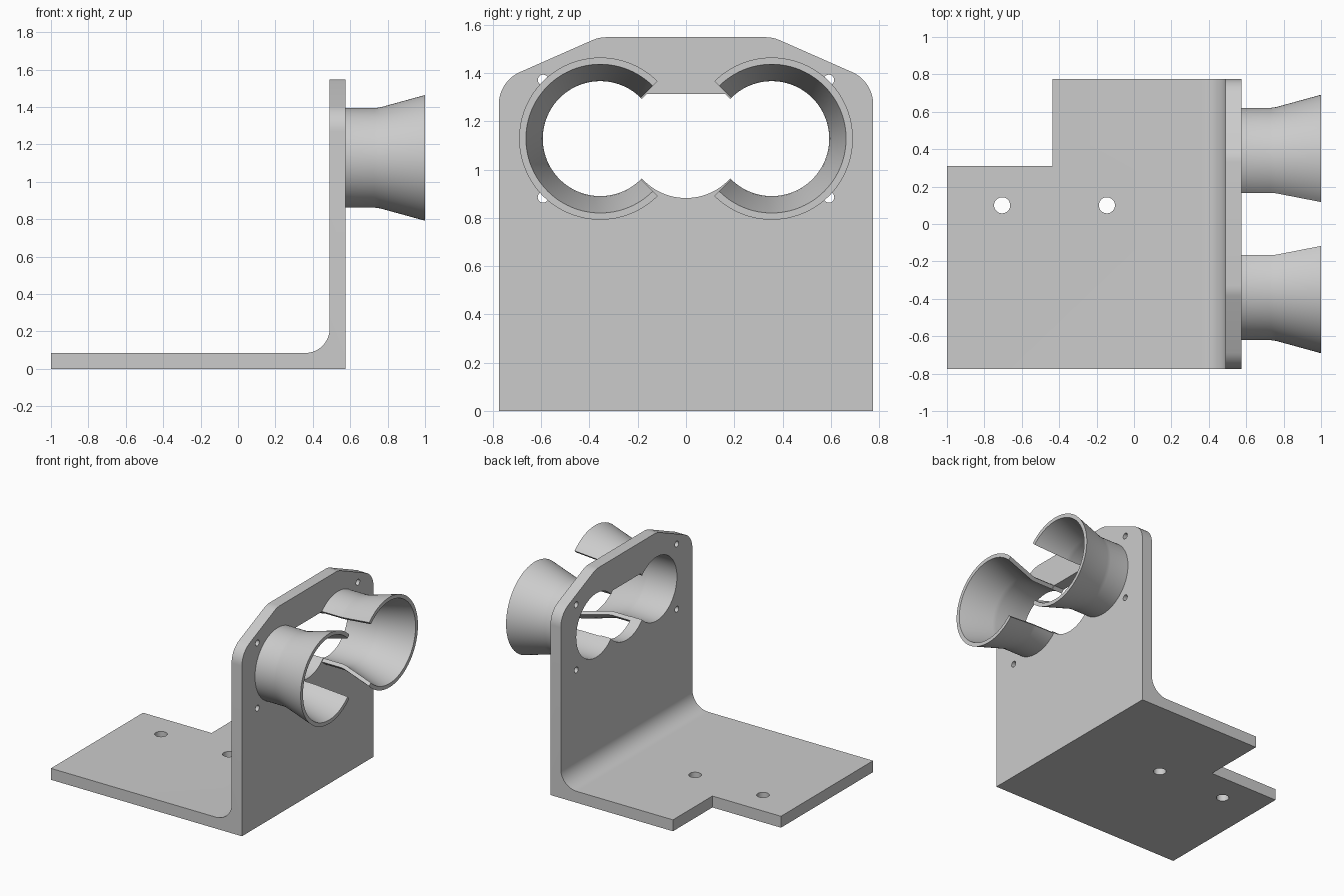
import bpy, bmesh
from math import sin, cos, radians, tan
from mathutils import Vector

if "Cube" in bpy.data.objects:
    bpy.data.objects.remove(bpy.data.objects["Cube"])

grey = bpy.data.materials.new("light grey")
grey.use_nodes = True
grey.diffuse_color = (0.6, 0.6, 0.6, 1)
grey.node_tree.nodes["Principled BSDF"].inputs["Base Color"].default_value = grey.diffuse_color

CUP_Y, CUP_Z, BORE = 0.355, 1.128, 0.238
PLATE_IN, PLATE_OUT, THICK, HALF, TOP = 0.49, 0.575, 0.085, 0.775, 1.548


def make_object(name, bm):
    bmesh.ops.recalc_face_normals(bm, faces=bm.faces)
    mesh = bpy.data.meshes.new(name)
    bm.to_mesh(mesh)
    bm.free()
    mesh.materials.append(grey)
    obj = bpy.data.objects.new(name, mesh)
    bpy.context.collection.objects.link(obj)
    return obj


def prism(name, outline, axis, lo, hi):
    """Extrude a flat outline along an axis."""
    place = {"X": lambda a, b, d: (d, a, b),
             "Y": lambda a, b, d: (a, d, b),
             "Z": lambda a, b, d: (a, b, d)}[axis]
    bm = bmesh.new()
    face = bm.faces.new([bm.verts.new(place(a, b, lo)) for a, b in outline])
    out = bmesh.ops.extrude_face_region(bm, geom=[face])
    moved = [v for v in out["geom"] if isinstance(v, bmesh.types.BMVert)]
    bmesh.ops.translate(bm, verts=moved, vec=place(0, 0, hi - lo))
    return make_object(name, bm)


def arc(ca, cb, r, start, end, n):
    angles = [radians(start + (end - start) * i / n) for i in range(n + 1)]
    return [(ca + r * cos(t), cb + r * sin(t)) for t in angles]


def circle(ca, cb, r, n):
    return arc(ca, cb, r, 0, 360, n)[:-1]


def rounded(prev, corner, nxt, r, n=8):
    """Points of a fillet at a corner, running from prev to nxt."""
    p = Vector(corner)
    u, v = (Vector(prev) - p).normalized(), (Vector(nxt) - p).normalized()
    half = u.angle(v) / 2
    centre = p + (u + v).normalized() * r / sin(half)
    first = p + u * r / tan(half) - centre
    last = p + v * r / tan(half) - centre
    return [tuple(centre + first.lerp(last, i / n).normalized() * r) for i in range(n + 1)]


def cut(target, cutter, operation="DIFFERENCE"):
    mod = target.modifiers.new("cut", "BOOLEAN")
    mod.operation, mod.object, mod.solver = operation, cutter, "EXACT"
    bpy.context.view_layer.objects.active = target
    bpy.ops.object.modifier_apply(modifier=mod.name)
    bpy.data.objects.remove(cutter)


def smooth(obj, angle):
    bpy.ops.object.select_all(action="DESELECT")
    obj.select_set(True)
    bpy.context.view_layer.objects.active = obj
    bpy.ops.object.shade_smooth_by_angle(angle=radians(angle))


# Angle bracket: L profile with an inner fillet
inner = rounded((PLATE_IN, TOP), (PLATE_IN, THICK), (-1, THICK), 0.13, 12)
profile = [(-1, 0), (PLATE_OUT, 0), (PLATE_OUT, TOP), (PLATE_IN, TOP)] + inner + [(-1, THICK)]
bracket = prism("angle_bracket", profile, "Y", -HALF, HALF)

# Sloped and rounded shoulders, each cut off by one prism
shoulder, crown = (HALF, 1.365), (0.36, TOP)
edge = rounded((HALF, 0), shoulder, crown, 0.145)
edge += rounded(shoulder, crown, (0, TOP), 0.145, 4)
waste = edge + [(edge[-1][0], 1.7), (0.9, 1.7), (0.9, edge[0][1])]
for s in (-1, 1):
    cut(bracket, prism("shoulder_cutter", [(s * a, b) for a, b in waste], "X", 0.4, 0.7))

# Notch in the base corner
notch = [(-1.2, 0.31), (-0.435, 0.31), (-0.435, 1), (-1.2, 1)]
cut(bracket, prism("notch_cutter", notch, "Z", -0.1, 0.3))

# Base mounting holes
for x in (-0.705, -0.145):
    cut(bracket, prism("base_hole_cutter", circle(x, 0.1, 0.043, 32), "Z", -0.1, 0.3))

# Twin bores, the flat-topped opening between them, and screw holes
for s in (-1, 1):
    cut(bracket, prism("bore_cutter", circle(s * CUP_Y, CUP_Z, BORE, 96), "X", 0.4, 0.7))
    for dz in (-0.243, 0.243):
        hole = circle(s * 0.592, CUP_Z + dz, 0.022, 20)
        cut(bracket, prism("screw_hole_cutter", hole, "X", 0.4, 0.7))
cut(bracket, prism("bridge_cutter", arc(0, CUP_Z, 0.246, -229, 49, 72), "X", 0.4, 0.7))
smooth(bracket, 20)


# Flared cups: wall section swept through three quarters of a turn
def flared_cup(name, s):
    wall = 0.028
    line = [(PLATE_OUT, BORE), (0.73, BORE), (0.76, BORE + 0.004), (1, 0.308)]
    section = line + [(x, r + wall) for x, r in reversed(line)]
    bm = bmesh.new()
    rings = []
    steps = 72
    for i in range(steps + 1):
        t = radians(-135 + 270 * i / steps)
        rings.append([bm.verts.new((x, s * (CUP_Y + r * cos(t)), CUP_Z + r * sin(t)))
                      for x, r in section])
    count = len(section)
    for a, b in zip(rings, rings[1:]):
        for j in range(count):
            k = (j + 1) % count
            bm.faces.new((a[j], a[k], b[k], b[j]))
    bm.faces.new(rings[0])
    bm.faces.new(rings[-1])
    smooth(make_object(name, bm), 30)


flared_cup("back_flared_cup", 1)
flared_cup("front_flared_cup", -1)
